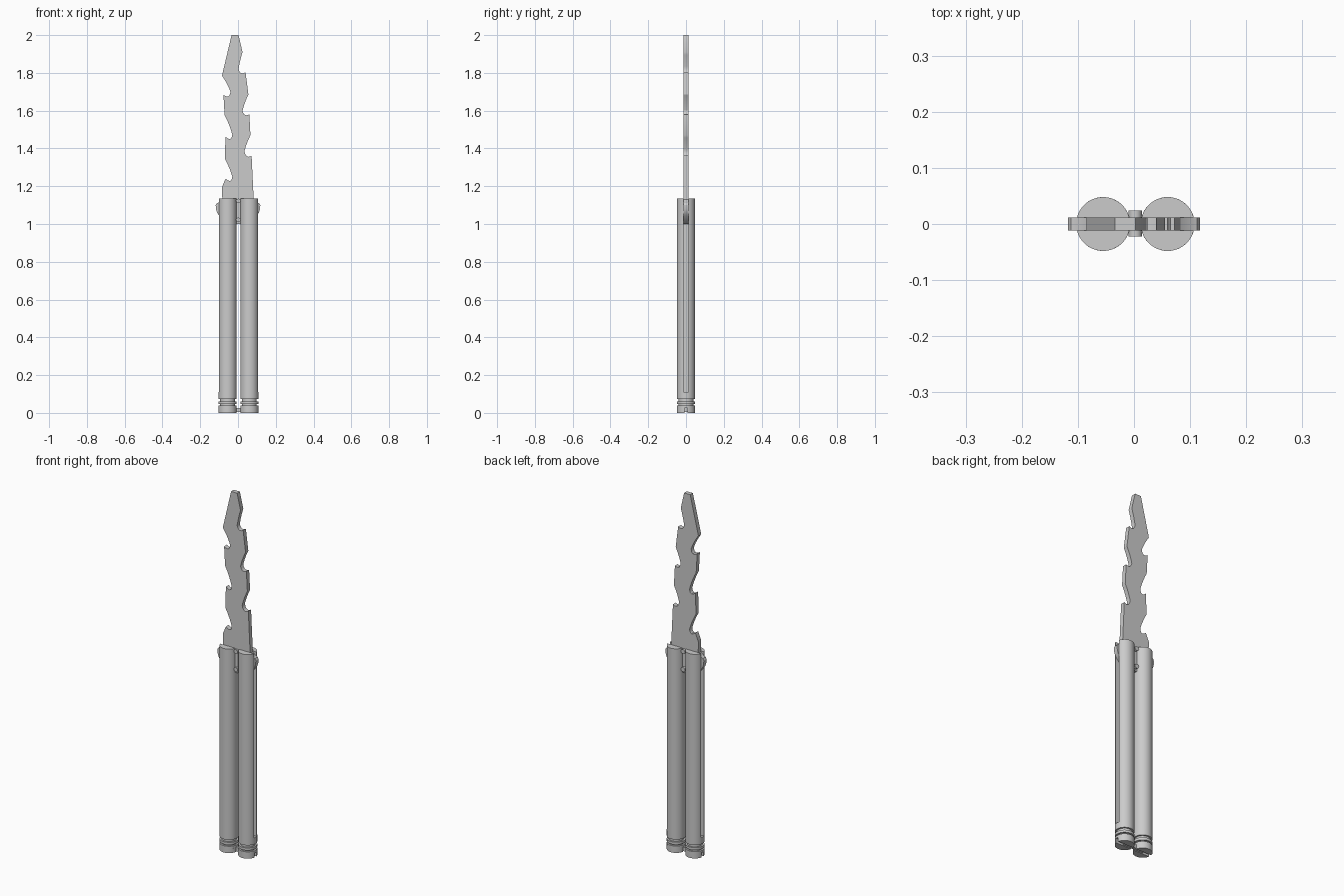
import bpy, bmesh, math
from mathutils import Vector

cube = bpy.data.objects.get("Cube")
if cube:
    bpy.data.objects.remove(cube, do_unlink=True)

steel = bpy.data.materials.new("grey steel")
steel.use_nodes = True
GREY = (0.6, 0.6, 0.6, 1)
steel.diffuse_color = GREY
steel.node_tree.nodes["Principled BSDF"].inputs["Base Color"].default_value = GREY


def prism(name, points, depth, start, axis="Z"):
    """Extrude a closed outline along Z (xy outline) or Y (xz outline)."""
    bm = bmesh.new()
    place = (lambda u, v: (u, v, start)) if axis == "Z" else (lambda u, v: (u, start, v))
    face = bm.faces.new([bm.verts.new(place(u, v)) for u, v in points])
    ext = bmesh.ops.extrude_face_region(bm, geom=[face])
    move = Vector((0, 0, depth)) if axis == "Z" else Vector((0, depth, 0))
    bmesh.ops.translate(bm, vec=move, verts=[g for g in ext["geom"] if isinstance(g, bmesh.types.BMVert)])
    bmesh.ops.recalc_face_normals(bm, faces=bm.faces)
    mesh = bpy.data.meshes.new(name)
    bm.to_mesh(mesh)
    bm.free()
    mesh.materials.append(steel)
    obj = bpy.data.objects.new(name, mesh)
    bpy.context.collection.objects.link(obj)
    bpy.ops.object.select_all(action="DESELECT")
    bpy.context.view_layer.objects.active = obj
    obj.select_set(True)
    bpy.ops.object.shade_smooth_by_angle(angle=math.radians(30))
    return obj


def arc(cx, r, a, b, n=40):
    return [(cx + r * math.cos(a + (b - a) * i / n), r * math.sin(a + (b - a) * i / n))
            for i in range(n + 1)]


def disc(name, cx, r, z0, z1):
    return prism(name, arc(cx, r, 0, math.tau)[:-1], z1 - z0, z0)


def hook(start, mid, low, tip, n=6):
    """Curved gullet: two quadratic sweeps from the edge to the hook tip."""
    def sweep(a, c, b):
        return [tuple((1 - t) ** 2 * a[k] + 2 * t * (1 - t) * c[k] + t * t * b[k] for k in (0, 1))
                for t in [i / n for i in range(n + 1)]]
    bend = ((start[0] + 2 * mid[0]) / 3, (start[1] + mid[1]) / 2)
    return sweep(start, bend, mid) + sweep(mid, low, tip)[1:]


# Blade with hooked notches on both edges
right = [(0.003, 2.0)]
right += hook((0.024, 1.91), (0.003, 1.82), (0.012, 1.785), (0.04, 1.803))
right += hook((0.055, 1.685), (0.024, 1.60), (0.032, 1.565), (0.06, 1.58))
right += hook((0.066, 1.47), (0.034, 1.385), (0.042, 1.342), (0.072, 1.362))
left = [(-0.034, 2.0)]
left += hook((-0.085, 1.785), (-0.04, 1.70), (-0.044, 1.66), (-0.077, 1.683))
left += hook((-0.071, 1.577), (-0.03, 1.472), (-0.036, 1.433), (-0.066, 1.462))
left += hook((-0.07, 1.345), (-0.03, 1.25), (-0.035, 1.212), (-0.066, 1.24))
left += [(-0.085, 1.195)]
# Tang with rounded shoulder stops
ear = [(0.083, 1.13), (0.1, 1.115), (0.112, 1.11), (0.118, 1.10), (0.117, 1.08),
       (0.111, 1.06), (0.1, 1.045), (0.08, 1.02), (0.05, 1.0)]
outline = right + ear + [(-x, z) for x, z in reversed(ear)] + left[::-1]
prism("blade", outline, 0.024, -0.012, "Y")

R, GAP = 0.048, 0.012
for side, cx in (("right", -0.055), ("left", 0.060)):
    s = 1 if cx > 0 else -1
    # Channelled grip, open on the outer side
    a = math.asin(GAP / R)
    shell = arc(0, R, a, math.tau - a) + [(-0.02, -GAP), (-0.02, GAP)]
    prism(side + "_grip", [(cx + s * x, y) for x, y in shell], 1.025, 0.11)
    # Solid foot, grooved neck and ring
    disc(side + "_grip_foot", cx, R, 0.074, 0.11)
    disc(side + "_neck", cx, 0.039, 0.036, 0.076)
    disc(side + "_neck_ring", cx, R, 0.046, 0.060)
    # Slotted end cap
    disc(side + "_cap", cx, R, 0.025, 0.038)
    b = math.asin(0.008 / R)
    for half, turn in (("back", 0), ("front", math.pi)):
        prism(side + "_cap_" + half, arc(cx, R, b + turn, math.pi - b + turn), 0.025, 0)

# Latch bar bridging the two end caps
prism("latch", [(-0.06, 0.004), (0.065, 0.004), (0.065, 0.026), (-0.06, 0.026)], 0.016, -0.008, "Y")


# Stop pins between the grips
for name, z in (("lower_pin", 1.022), ("upper_pin", 1.122)):
    ring = [(0.002 + x, z + y) for x, y in arc(0, 0.012, 0, math.tau, 20)[:-1]]
    prism(name, ring, 0.047, -0.0225, "Y")
